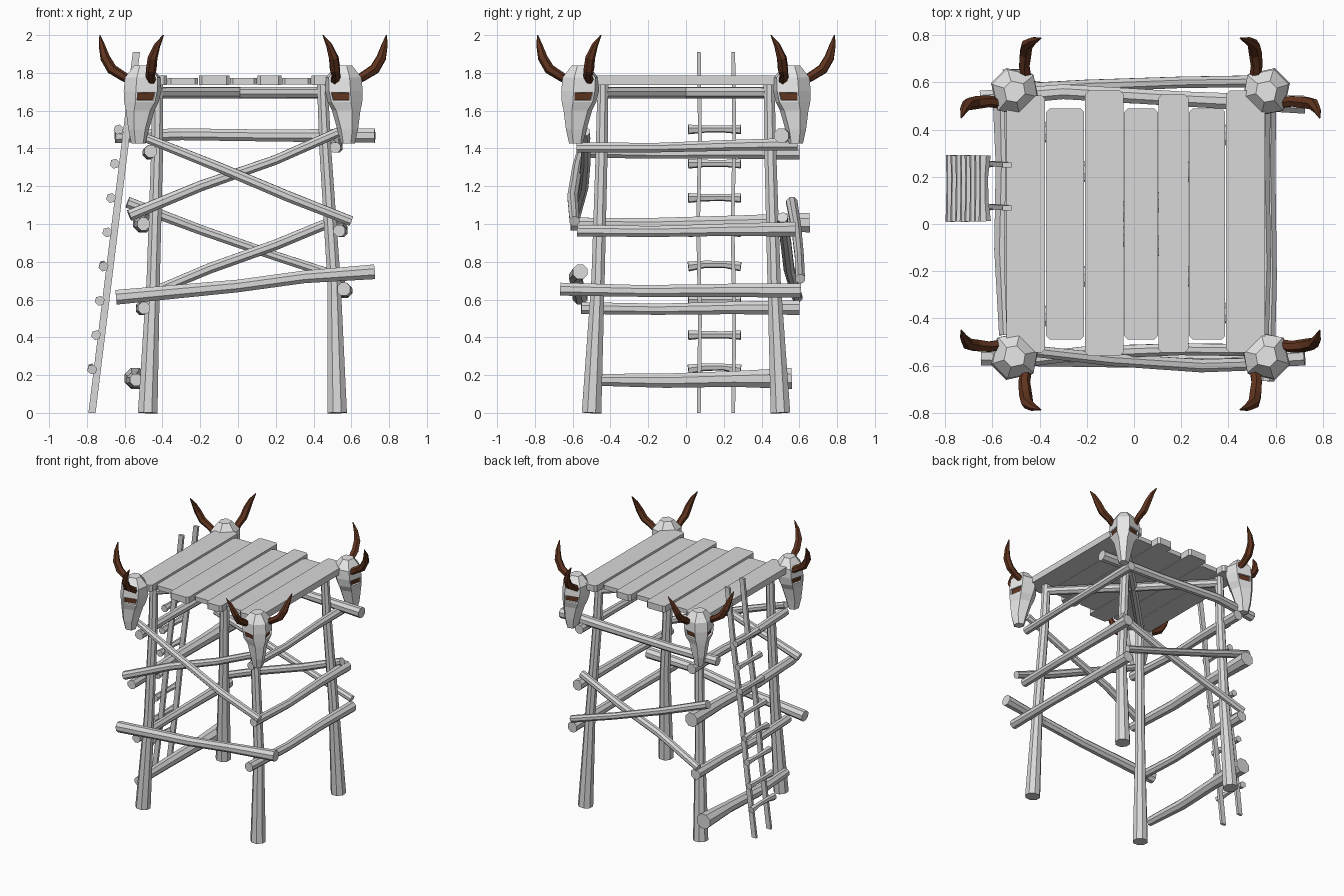
import bpy, bmesh, math
from mathutils import Vector, Matrix

if "Cube" in bpy.data.objects:
    bpy.data.objects.remove(bpy.data.objects["Cube"])


def material(name, rgb):
    m = bpy.data.materials.new(name)
    m.diffuse_color = (*rgb, 1)
    m.use_nodes = True
    m.node_tree.nodes["Principled BSDF"].inputs["Base Color"].default_value = m.diffuse_color
    return m


WOOD = material("weathered_wood", (0.69, 0.69, 0.69))
BONE = material("pale_bone", (0.8, 0.8, 0.8))
HORN = material("brown_horn", (0.12, 0.035, 0.014))


def finish(name, bm, *mats):
    bmesh.ops.recalc_face_normals(bm, faces=bm.faces)
    me = bpy.data.meshes.new(name)
    bm.to_mesh(me)
    bm.free()
    for m in mats:
        me.materials.append(m)
    ob = bpy.data.objects.new(name, me)
    bpy.context.collection.objects.link(ob)
    return ob


def loft(bm, rings):
    """Skin a list of equal point rings and cap both ends."""
    vs = [[bm.verts.new(p) for p in r] for r in rings]
    n = len(vs[0])
    faces = []
    for a, b in zip(vs, vs[1:]):
        faces.append([bm.faces.new((a[i], a[(i + 1) % n], b[(i + 1) % n], b[i]))
                      for i in range(n)])
    bm.faces.new(vs[0][::-1])
    bm.faces.new(vs[-1])
    return faces


def log(name, pts, radii, sides=8, mat=WOOD, matrix=None):
    """Faceted pole along a bent path."""
    pts = [Vector(p) for p in pts]
    tang = [(pts[min(i + 1, len(pts) - 1)] - pts[max(i - 1, 0)]).normalized()
            for i in range(len(pts))]
    side = tang[0].orthogonal().normalized()
    rings = []
    for p, t, r in zip(pts, tang, radii):
        side = (side - t * side.dot(t)).normalized()
        other = t.cross(side)
        rings.append([p + r * (math.cos(a) * side + math.sin(a) * other)
                      for a in (2 * math.pi * (k + 0.5) / sides for k in range(sides))])
    bm = bmesh.new()
    loft(bm, rings)
    if matrix:
        bm.transform(matrix)
    return finish(name, bm, mat)


# Four tapered legs leaning inwards
for sy, yname in ((-1, "front"), (1, "back")):
    for xs, xname in (((-0.478, -0.449, -0.428, -0.425), "left"),
                      ((0.525, 0.508, 0.462, 0.447), "right")):
        ys = (0.5, 0.466, 0.446, 0.44)
        log(f"{yname}_{xname}_leg",
            [(x, sy * y, z) for x, y, z in zip(xs, ys, (0, 0.7, 1.4, 1.74))],
            (0.056, 0.038, 0.034, 0.031))

# Two diagonal beams crossing under the deck, joining opposite leg tops
for s, n in ((-1, "first"), (1, "second")):
    log(n + "_diagonal_beam", [(-0.42, s * 0.435, 1.695), (0.01, 0, 1.695),
                               (0.445, -s * 0.435, 1.695)], (0.031, 0.032, 0.031))

# Front and back cross poles
poles = {
    "front_brace_down": ([(-0.5, -0.53, 1.46), (-0.1, -0.575, 1.3), (0.28, -0.6, 1.14),
                          (0.6, -0.59, 1.015)], (0.025, 0.028, 0.03, 0.028)),
    "front_brace_up": ([(-0.575, -0.59, 1.045), (-0.2, -0.545, 1.2), (0.2, -0.53, 1.34),
                        (0.54, -0.535, 1.49)], (0.032, 0.03, 0.027, 0.027)),
    "front_low_pole": ([(-0.645, -0.56, 0.612), (0, -0.575, 0.672), (0.35, -0.585, 0.72),
                        (0.722, -0.56, 0.747)], (0.042, 0.036, 0.036, 0.042)),
    "back_high_pole": ([(-0.65, 0.53, 1.462), (-0.3, 0.56, 1.475), (0.2, 0.53, 1.468),
                        (0.725, 0.505, 1.468)], (0.037, 0.034, 0.034, 0.041)),
    "back_brace_down": ([(-0.585, 0.56, 1.115), (-0.2, 0.585, 0.97), (0.2, 0.6, 0.83),
                         (0.57, 0.605, 0.71)], (0.032, 0.028, 0.026, 0.027)),
    "back_brace_up": ([(-0.52, 0.59, 0.61), (-0.15, 0.545, 0.765), (0.2, 0.53, 0.89),
                       (0.55, 0.51, 1.035)], (0.028, 0.03, 0.03, 0.029)),
}
for name, (pts, radii) in poles.items():
    log(name, pts, radii)

# Side poles: name, x, y start, y end, z start, z end, radius start and end
side_poles = (
    ("right_high_pole", 0.515, -0.58, 0.59, 1.405, 1.425, 0.03, 0.036),
    ("right_mid_pole", 0.537, -0.575, 0.58, 0.965, 0.975, 0.033, 0.042),
    ("right_low_pole", 0.56, -0.665, 0.61, 0.655, 0.65, 0.037, 0.042),
    ("left_high_pole", -0.462, -0.57, 0.6, 1.385, 1.38, 0.036, 0.04),
    ("left_mid_pole", -0.5, -0.61, 0.655, 1.0, 1.01, 0.036, 0.056),
    ("left_low_pole", -0.497, -0.555, 0.6, 0.555, 0.56, 0.034, 0.042),
    ("left_foot_pole", -0.54, -0.47, 0.56, 0.175, 0.185, 0.034, 0.06),
)
for name, x, y0, y1, z0, z1, r0, r1 in side_poles:
    out = math.copysign(0.014, x)
    pts = [(x + out * b, y0 + (y1 - y0) * f, z0 + (z1 - z0) * f - 0.008 * b)
           for f, b in ((0, 0), (0.35, 1), (0.7, 0.3), (1, 0.3))]
    log(name, pts, (r0, (r0 + r1) / 2 - 0.006, (r0 + r1) / 2 - 0.002, r1))

# Deck planks with clipped corners: x range, front y, back y
planks = ((-0.54, -0.376, -0.545, 0.545), (-0.372, -0.211, -0.49, 0.49),
          (-0.207, -0.045, -0.56, 0.565), (-0.042, 0.101, -0.49, 0.49),
          (0.103, 0.23, -0.545, 0.55), (0.233, 0.386, -0.49, 0.49),
          (0.39, 0.555, -0.545, 0.565))
for i, (x0, x1, y0, y1) in enumerate(planks):
    c = 0.016
    z0, z1 = (1.738, 1.772) if i % 2 else (1.736, 1.786)
    outline = [(x0 + c, y0), (x1 - c, y0), (x1, y0 + c), (x1, y1 - c),
               (x1 - c, y1), (x0 + c, y1), (x0, y1 - c), (x0, y0 + c)]
    bm = bmesh.new()
    loft(bm, [[(x, y, z) for x, y in outline] for z in (z0, z1)])
    finish(f"deck_plank_{i + 1}", bm, WOOD)

# Leaning ladder with two flat rails and eight rungs
for i, y in enumerate((0.068, 0.25)):
    bm = bmesh.new()
    rings = []
    for z, d in ((0, 0), (0.5, 0.006), (1.0, -0.004), (1.45, 0.006), (1.91, 0)):
        x = -0.773 + 0.235 * z / 1.91
        rings.append([(x + a * 0.019, y + d + b * 0.01, z)
                      for a, b in ((-1, -1), (1, -1), (1, 1), (-1, 1))])
    loft(bm, rings)
    finish(f"ladder_rail_{i + 1}", bm, WOOD)
for i in range(8):
    z = 0.23 + i * 0.1815
    x = -0.772 + 0.02 * i
    bend = 0.012 if i in (0, 3) else 0.002
    log(f"ladder_rung_{i + 1}", [(x, 0.012, z), (x - 0.004, 0.1, z + bend),
                                 (x - 0.004, 0.2, z + bend), (x, 0.29, z)],
        (0.027, 0.02, 0.019, 0.026), 6)

# Horned skulls facing outwards at each corner; rings: z, back, middle, front, half width
skull_rings = ((1.425, 0.79, 0.825, 0.86, 0.036), (1.5, 0.77, 0.825, 0.877, 0.052),
               (1.6, 0.74, 0.81, 0.886, 0.073), (1.645, 0.722, 0.8, 0.888, 0.1),
               (1.705, 0.705, 0.79, 0.888, 0.108), (1.775, 0.71, 0.785, 0.88, 0.106),
               (1.838, 0.755, 0.79, 0.835, 0.05))
horn_path = ((0.79, 0.07, 1.75), (0.84, 0.105, 1.785), (0.875, 0.148, 1.82),
             (0.895, 0.178, 1.88), (0.89, 0.207, 1.945), (0.874, 0.238, 2.0))
for k, corner in enumerate(("back_right", "back_left", "front_left", "front_right")):
    shift = 0.055 if "left" in corner else 0
    place = (Matrix.Translation((shift, 0, 0))
             @ Matrix.Rotation(math.radians(45 + 90 * k), 4, 'Z'))
    bm = bmesh.new()
    faces = loft(bm, [[(f, -0.42 * w, z), (f, 0.42 * w, z), (m, w, z),
                       (b, 0.5 * w, z), (b, -0.5 * w, z), (m, -w, z)]
                      for z, b, m, f, w in skull_rings])
    # Sunken eye sockets on the two angled cheek faces
    eyes = [faces[3][1], faces[3][5]]
    bmesh.ops.recalc_face_normals(bm, faces=bm.faces)
    bmesh.ops.inset_individual(bm, faces=eyes, thickness=0.013, depth=0)
    bmesh.ops.inset_individual(bm, faces=eyes, thickness=0.003, depth=-0.012)
    for e in eyes:
        e.material_index = 1
    bm.transform(place)
    finish(corner + "_skull", bm, BONE, HORN)
    for s, side in ((1, "a"), (-1, "b")):
        log(f"{corner}_horn_{side}", [(u, s * t, z) for u, t, z in horn_path],
            (0.023, 0.025, 0.028, 0.026, 0.017, 0.003), 6, HORN, place)
